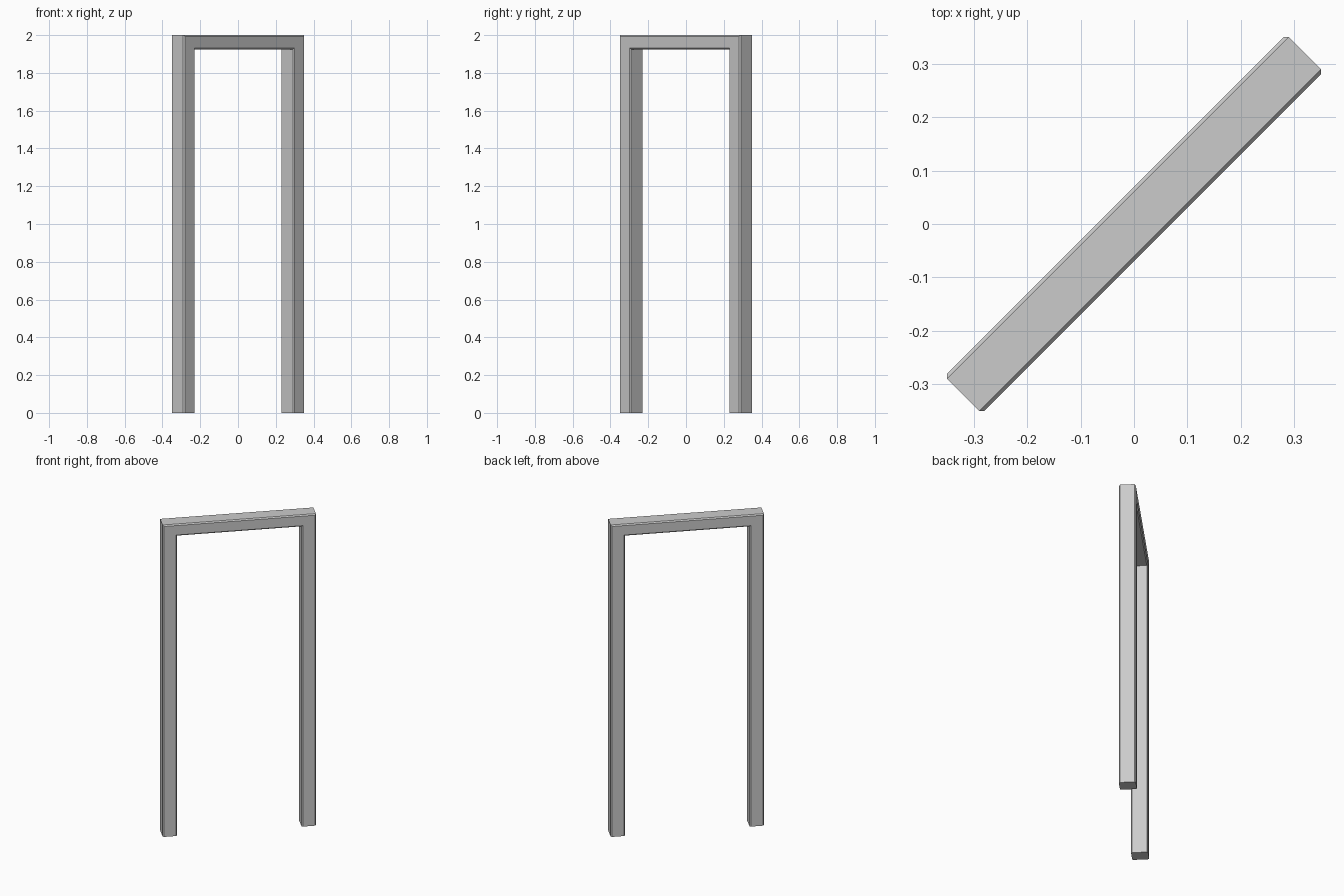
import bpy, bmesh, math
from mathutils import Matrix

if "Cube" in bpy.data.objects:
    bpy.data.objects.remove(bpy.data.objects["Cube"])

OUTER, INNER = 0.4525, 0.3675   # half widths of frame and opening
TOP, HEAD = 2.0, 1.925          # top of frame and underside of lintel
HALF, C = 0.0495, 0.007         # half depth and edge chamfer


def outline(inset):
    """U-shaped frame outline, shrunk by the chamfer except at the feet."""
    o, i, t, h = OUTER - inset, INNER + inset, TOP - inset, HEAD + inset
    # keep the lintel and posts as one continuous profile
    return [(-o, 0), (-o, t), (o, t), (o, 0), (i, 0), (i, h), (-i, h), (-i, 0)]


# door frame: stacked outlines with chamfered front and back edges
bm = bmesh.new()
rings = [[bm.verts.new((x, y, z)) for x, z in outline(inset)]
         for y, inset in ((-HALF, C), (-HALF + C, 0), (HALF - C, 0), (HALF, C))]
for a, b in zip(rings, rings[1:]):
    for k in range(8):
        n = (k + 1) % 8
        if k in (3, 7):
            continue  # feet are closed with single faces below
        bm.faces.new((a[k], a[n], b[n], b[k]))

# flat front and back, then the soles of both posts
for ring in (rings[0], rings[-1]):
    bm.faces.new(ring)
for p, q in ((3, 4), (7, 0)):
    bm.faces.new([r[p] for r in rings] + [r[q] for r in reversed(rings)])
bmesh.ops.recalc_face_normals(bm, faces=bm.faces)

# the frame stands diagonally
bm.transform(Matrix.Rotation(math.radians(45), 4, 'Z'))
mesh = bpy.data.meshes.new("door_frame")
bm.to_mesh(mesh)
bm.free()
bpy.context.collection.objects.link(bpy.data.objects.new("door_frame", mesh))
